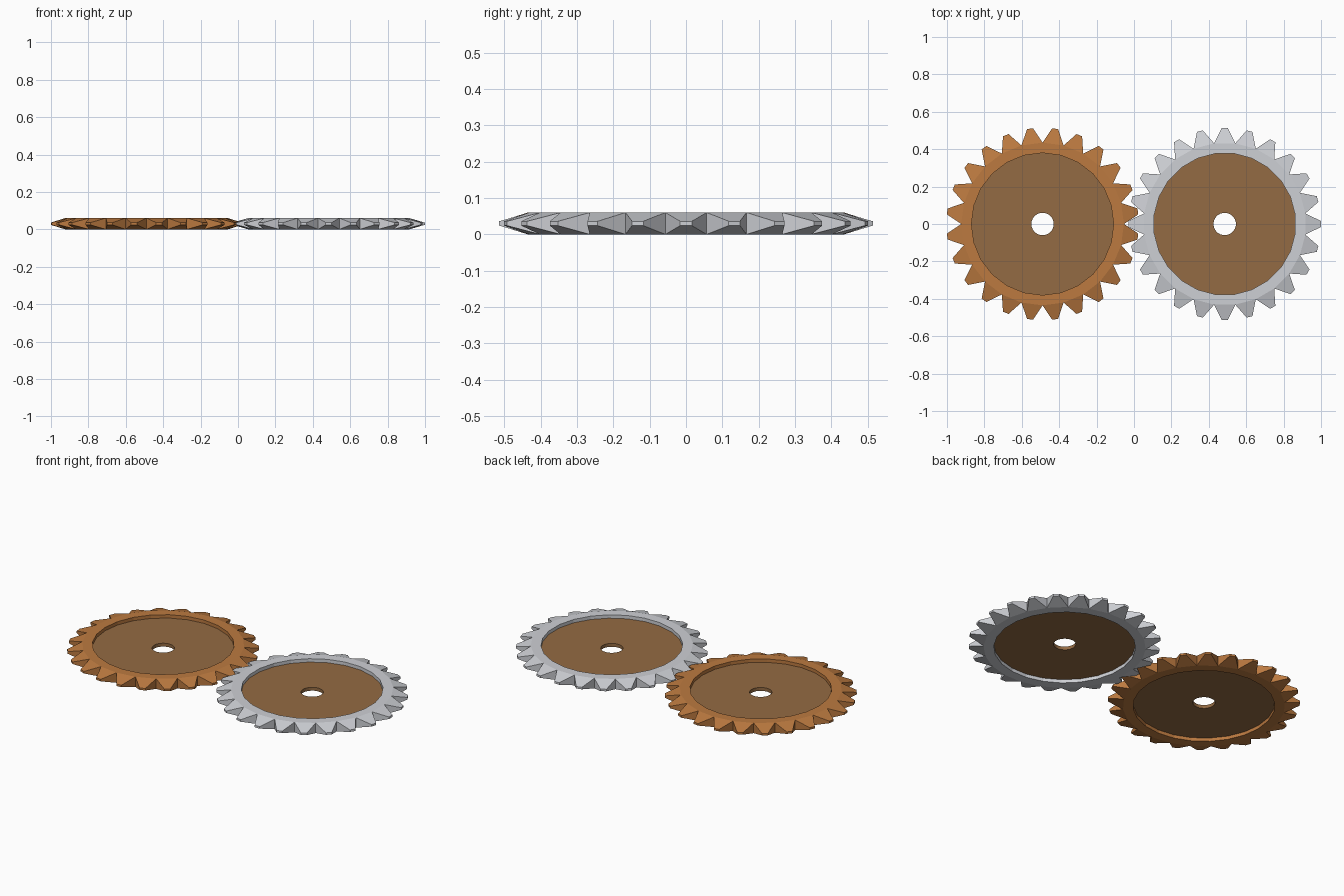
import bpy, bmesh, math
from mathutils import Vector

if "Cube" in bpy.data.objects:
    bpy.data.objects.remove(bpy.data.objects["Cube"])

TEETH = 24
STEP = 2 * math.pi / TEETH
THICK = 0.06


def srgb(r, g, b):
    f = lambda c: c / 12.92 if c <= 0.04045 else ((c + 0.055) / 1.055) ** 2.4
    return (f(r / 255), f(g / 255), f(b / 255), 1)


def material(name, rgb):
    m = bpy.data.materials.new(name)
    m.diffuse_color = srgb(*rgb)
    m.use_nodes = True
    m.node_tree.nodes["Principled BSDF"].inputs["Base Color"].default_value = m.diffuse_color
    return m


def polar(r, a, z):
    return Vector((r * math.cos(a), r * math.sin(a), z))


def finish(bm, name, mat, x):
    bmesh.ops.remove_doubles(bm, verts=bm.verts[:], dist=1e-5)
    bmesh.ops.recalc_face_normals(bm, faces=bm.faces[:])
    me = bpy.data.meshes.new(name)
    bm.to_mesh(me)
    bm.free()
    me.materials.append(mat)
    ob = bpy.data.objects.new(name, me)
    ob.location.x = x
    bpy.context.collection.objects.link(ob)


def toothed_rim(name, mat, x, phase):
    """Flat ring whose outer edge carries blunt pyramid teeth."""
    inner, root, tip, half_w, half_h = 0.38, 0.435, 0.514, 0.016, 0.006
    bm = bmesh.new()

    def face(*pts):
        bm.faces.new([bm.verts.new(p) for p in pts])

    for i in range(TEETH):
        mid = phase + i * STEP
        a, b = mid - STEP / 2, mid + STEP / 2
        # ring top, bottom and inner wall
        for z in (0, THICK):
            face(polar(inner, a, z), polar(root, a, z),
                 polar(root, b, z), polar(inner, b, z))
        face(polar(inner, a, 0), polar(inner, b, 0),
             polar(inner, b, THICK), polar(inner, a, THICK))
        # tooth: rectangular root tapering to a small blunt tip
        base = [polar(root, a, 0), polar(root, b, 0),
                polar(root, b, THICK), polar(root, a, THICK)]
        side = Vector((-math.sin(mid), math.cos(mid), 0)) * half_w
        lo, hi = THICK / 2 - half_h, THICK / 2 + half_h
        end = [polar(tip, mid, lo) - side, polar(tip, mid, lo) + side,
               polar(tip, mid, hi) + side, polar(tip, mid, hi) - side]
        face(*end)
        for k in range(4):
            n = (k + 1) % 4
            face(base[k], base[n], end[n], end[k])
    finish(bm, name, mat, x)


def web_disc(name, mat, x, phase):
    """Thin recessed disc with a round axle hole."""
    bm = bmesh.new()
    prof = [(0.06, 0.02), (0.38, 0.02), (0.38, 0.04), (0.06, 0.04)]
    for i in range(TEETH):
        a = phase + (i - 0.5) * STEP
        for k in range(4):
            (r0, z0), (r1, z1) = prof[k], prof[(k + 1) % 4]
            bm.faces.new([bm.verts.new(p) for p in (
                polar(r0, a, z0), polar(r1, a, z1),
                polar(r1, a + STEP, z1), polar(r0, a + STEP, z0))])
    finish(bm, name, mat, x)


copper = material("copper", (188, 122, 64))
silver = material("silver", (206, 208, 213))
brown = material("brown", (148, 107, 67))

# Two meshing gears, one turned by half a tooth
for label, mat, x, phase in (("copper", copper, -0.489, STEP / 2),
                             ("silver", silver, 0.485, 0)):
    toothed_rim(label + "_gear_rim", mat, x, phase)
    web_disc(label + "_gear_disc", brown, x, phase)
